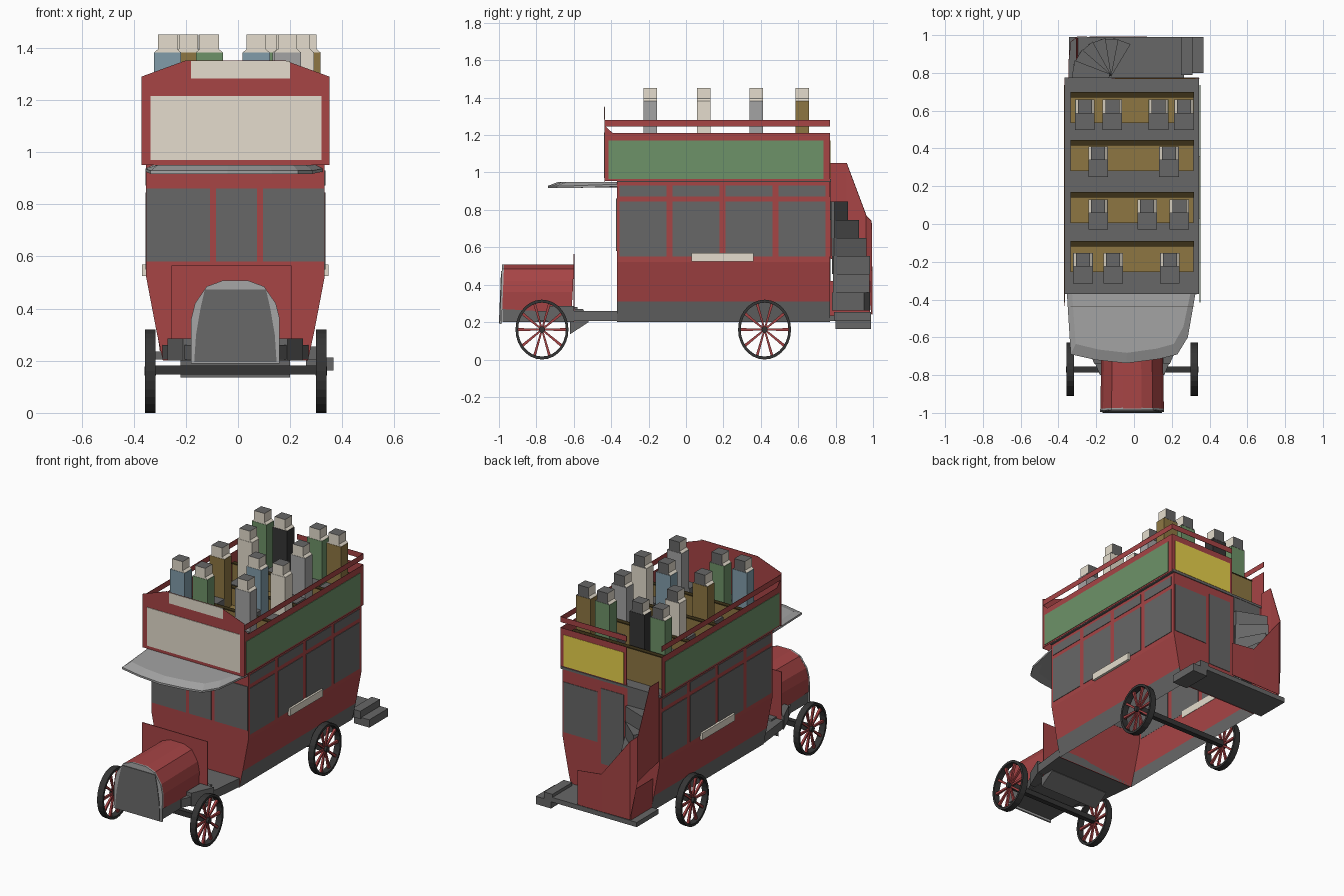
import bpy, bmesh, math
from mathutils import Matrix, Vector

if "Cube" in bpy.data.objects:
    bpy.data.objects.remove(bpy.data.objects["Cube"])

C = -0.01  # centre line of the coachwork


def mat(name, *rgb):
    m = bpy.data.materials.new(name)
    m.diffuse_color = (*rgb, 1)
    m.use_nodes = True
    m.node_tree.nodes["Principled BSDF"].inputs["Base Color"].default_value = m.diffuse_color
    return m


RED = mat("red", 0.385, 0.058, 0.06)
GREY = mat("dark grey", 0.135, 0.135, 0.135)
SILVER = mat("light grey", 0.37, 0.37, 0.37)
CREAM = mat("cream", 0.78, 0.72, 0.61)
GREEN = mat("green", 0.155, 0.29, 0.14)
OCHRE = mat("ochre", 0.27, 0.183, 0.055)
YELLOW = mat("yellow", 0.80, 0.64, 0.07)
BLUE = mat("blue", 0.22, 0.335, 0.40)
BLACK = mat("black", 0.035, 0.035, 0.035)
BROWN = mat("dark brown", 0.045, 0.031, 0.009)


def mesh(name, verts, faces, *mats):
    me = bpy.data.meshes.new(name)
    me.from_pydata([tuple(v) for v in verts], [], faces)
    for m in mats:
        me.materials.append(m)
    ob = bpy.data.objects.new(name, me)
    bpy.context.collection.objects.link(ob)
    return ob


def loft(name, rings, *mats):
    """Closed skin through matching rings of points."""
    n = len(rings[0])
    faces = [list(range(n))[::-1], [n * (len(rings) - 1) + i for i in range(n)]]
    for r in range(len(rings) - 1):
        for i in range(n):
            j = (i + 1) % n
            faces.append((r * n + i, r * n + j, r * n + n + j, r * n + n + i))
    return mesh(name, [v for ring in rings for v in ring], faces, *mats)


def prism_y(name, pts, y0, y1, *mats):
    return loft(name, [[(x, y, z) for x, z in pts] for y in (y0, y1)], *mats)


def box(name, x0, x1, y0, y1, z0, z1, *mats):
    return loft(name, [[(x0, y0, z), (x1, y0, z), (x1, y1, z), (x0, y1, z)] for z in (z0, z1)], *mats)


def mirrored(half):
    """Complete a half section of (x, z) points about the centre line."""
    return [(C + x, z) for x, z in half] + [(C - x, z) for x, z in reversed(half)]


# Lower saloon: hollow shell, open underneath, with grey skirts along the sides
body = prism_y("lower_body", mirrored([(0.278, 0.2), (0.302, 0.31), (0.342, 0.52), (0.342, 0.955)]),
               -0.37, 0.77, RED, GREY)
bm = bmesh.new()
bm.from_mesh(body.data)
bmesh.ops.recalc_face_normals(bm, faces=bm.faces)
for f in bm.faces:
    if abs(f.normal.x) > 0.5 and f.calc_center_median().z < 0.3:
        f.material_index = 1
bmesh.ops.delete(bm, geom=[f for f in bm.faces if f.normal.z < -0.9], context='FACES')
bm.to_mesh(body.data)
bm.free()

# Side windows, upper lights, sign boards and upper deck sides
for s, side in ((1, "right"), (-1, "left")):
    def side_box(name, a, b, *rest):
        xa, xb = sorted((C + s * a, C + s * b))
        return box(side + "_" + name, xa, xb, *rest)
    for i in range(4):
        y0 = -0.355 + i * 0.2835
        side_box("window", 0.341, 0.345, y0, y0 + 0.25, 0.55, 0.845, GREY)
        side_box("top_light", 0.341, 0.345, y0, y0 + 0.25, 0.872, 0.93, GREY)
    side_box("sign_board", 0.34, 0.358, 0.03, 0.36, 0.525, 0.57, CREAM)
    side_box("deck_side", 0.356, 0.358, -0.435, 0.77, 0.955, 1.21, RED)
    side_box("green_panel", 0.357, 0.361, -0.415, 0.735, 0.965, 1.17, GREEN)
    side_box("hand_rail", 0.356, 0.358, -0.435, 0.77, 1.245, 1.28, RED)
    loft(side + "_rail_bracket", [[(C + s * a, -0.435, 1.25), (C + s * a, -0.435, 1.205), (C + s * a, -0.385, 1.205)]
                                  for a in (0.356, 0.358)], RED)

# Front windows
for x0, x1 in ((-0.35, -0.107), (-0.084, 0.072), (0.095, 0.33)):
    box("front_window", x0, x1, -0.374, -0.369, 0.58, 0.86, GREY)

# Rear windows and door
box("rear_window", 0.085, 0.325, 0.769, 0.773, 0.55, 0.87, GREY)
box("rear_door", -0.10, 0.06, 0.769, 0.773, 0.42, 0.90, GREY)
box("stair_wall", -0.33, -0.13, 0.769, 0.773, 0.60, 0.95, GREY)

# Upper deck floor, front and rear boards
box("deck_floor", C - 0.357, C + 0.355, -0.37, 0.775, 0.95, 0.965, GREY)
prism_y("deck_front", mirrored([(0.36, 0.95), (0.36, 1.29), (0.19, 1.352)]), -0.435, -0.433, RED)
box("front_board", -0.335, 0.32, -0.438, -0.434, 0.97, 1.215, CREAM)
prism_y("top_board", [(-0.18, 1.282), (0.2, 1.282), (0.2, 1.35), (-0.18, 1.35)], -0.438, -0.434, CREAM)
box("deck_rear", -0.12, 0.347, 0.768, 0.77, 0.955, 1.21, RED)
box("yellow_panel", -0.10, 0.325, 0.769, 0.772, 0.97, 1.17, YELLOW)
box("rear_rail", -0.12, 0.347, 0.768, 0.77, 1.245, 1.28, RED)

# Driver's canopy with drooping rim, cut back on one corner
rim = [(-0.355, -0.37), (-0.335, -0.69), (-0.2, -0.72), (-0.04, -0.737),
       (0.13, -0.715), (0.23, -0.69), (0.285, -0.6), (0.325, -0.37)]
crease = [(C + (x - C) * 0.92, y if y > -0.4 else y + 0.055) for x, y in rim]


def droop(y):
    return 0.925 if y > -0.4 else 0.917


loft("canopy", [[(x, y, 0.92) for x, y in crease], [(x, y, droop(y)) for x, y in rim],
                [(x, y, droop(y) + 0.012) for x, y in rim], [(x, y, 0.95) for x, y in crease]], SILVER)

# Bonnet, radiator and dash
shell = [(0.17, 0.19), (0.17, 0.36), (0.155, 0.42), (0.11, 0.485), (0.05, 0.507)]


def lean(y, z):
    return y - 0.04 * (0.5 - z)


def hood_ring(k, y, low):
    return [(C + (x - C) * k, lean(y, z), max(z, low)) for x, z in mirrored(shell)]


loft("bonnet", [hood_ring(0.95, -0.6, 0.25), hood_ring(0.99, -0.978, 0.27)], RED)
loft("radiator_shell", [hood_ring(1, -0.973, 0.19), hood_ring(1, -0.984, 0.19)], SILVER)
core = mirrored([(0.158, 0.195), (0.151, 0.3), (0.134, 0.4), (0.117, 0.474)])
loft("radiator_core", [[(x, lean(y, z), z) for x, z in core] for y in (-0.98, -0.988)], GREY)
box("dash", -0.255, 0.205, -0.602, -0.597, 0.2, 0.565, RED)

# Chassis
box("front_frame", C - 0.163, C + 0.163, -0.98, -0.58, 0.2, 0.28, GREY)
loft("cab_floor", [[(C - a, y, 0.205), (C + a, y, 0.205), (C + a, y, 0.26), (C - a, y, 0.26)]
                   for a, y in ((0.17, -0.80), (0.255, -0.60), (0.28, -0.37))], GREY)
for s in (-1, 1):
    loft("splash_guard", [[(C + s * a, -0.74, 0.2), (C + s * b, -0.6, 0.2), (C + s * b, -0.6, 0.285),
                           (C + s * a, -0.74, 0.285)] for a, b in ((0.165, 0.165), (0.2, 0.26))], GREY)
loft("gearbox", [[(x, -0.62, 0.135), (x, -0.52, 0.20), (x, -0.55, 0.27), (x, -0.62, 0.27)]
                 for x in (-0.22, 0.2)], GREY)

# Axles and spoked wheels, slightly taller than long
SEG, R, SQUASH = 28, 0.16, 0.885
for y in (-0.77, 0.42):
    box("axle", -0.34, 0.32, y - 0.016, y + 0.016, 0.148, 0.182, BLACK)
    for cx in (-0.337, 0.319):
        place = Matrix.Translation((cx, y, R)) @ Matrix.Diagonal((1, SQUASH, 1, 1))
        section = [(R, -0.02), (R, 0.02), (R - 0.016, 0.02), (R - 0.016, -0.02)]
        verts, faces = [], []
        for i in range(SEG):
            a = math.tau * i / SEG
            verts += [(dx, r * math.cos(a), r * math.sin(a)) for r, dx in section]
            for k in range(4):
                j = (i + 1) % SEG
                faces.append((i * 4 + k, j * 4 + k, j * 4 + (k + 1) % 4, i * 4 + (k + 1) % 4))
        mesh("tyre", verts, faces, BLACK).data.transform(place)
        hub = [[(dx, 0.018 * math.cos(math.tau * i / 10), 0.018 * math.sin(math.tau * i / 10))
                for i in range(10)] for dx in (-0.022, 0.022)]
        loft("hub", hub, BLACK).data.transform(place)
        for i in range(10):
            spoke = loft("spoke", [[(-a, -a, z), (a, -a, z), (a, a, z), (-a, a, z)]
                                   for a, z in ((0.005, 0.012), (0.008, R - 0.012))], RED)
            spoke.data.transform(place @ Matrix.Rotation(math.tau * (i + 0.5) / 10, 4, 'X'))

# Rear platform and boarding step
box("platform", -0.345, 0.265, 0.77, 0.99, 0.205, 0.235, GREY)
box("boarding_step_upper", 0.25, 0.31, 0.79, 0.99, 0.205, 0.255, GREY)
box("boarding_step_lower", 0.26, 0.367, 0.8, 0.99, 0.162, 0.212, GREY)

# Winding staircase
for i in range(6):
    step = loft("stair", [[(0.0, -0.01, z), (0.195, -0.048, z), (0.195, 0.048, z), (0.0, 0.01, z)]
                          for z in (-0.005, 0.092)], GREY)
    step.data.transform(Matrix.Translation((-0.13, 0.785, 0.752 - i * 0.097)) @
                        Matrix.Rotation(math.radians(170 - i * 20), 4, 'Z'))

# Curved red stair guard: x, y, bottom, top along its path
path = [(-0.347, 0.77, 0.54, 1.05), (-0.347, 0.86, 0.52, 1.05), (-0.335, 0.965, 0.48, 0.77),
        (-0.30, 0.993, 0.24, 0.74), (-0.1, 0.996, 0.24, 0.48), (0.07, 0.996, 0.24, 0.46)]
rings = []
for x, y, lo, hi in path:
    inward = (Vector((-0.1, 0.77)) - Vector((x, y))).normalized() * 0.003
    u, v = (x + inward.x, y + inward.y)
    rings.append([(x, y, lo), (x, y, hi), (u, v, hi), (u, v, lo)])
loft("stair_guard", rings, RED)
prism_y("lower_guard", [(-0.30, 0.235), (-0.306, 0.42), (-0.303, 0.42), (-0.297, 0.235)], 0.77, 0.985, RED)

# Benches and passengers on the upper deck
rows = [(-0.19, -0.105, ((-0.27, BLUE), (-0.11, GREEN), (0.19, SILVER))),
        (0.095, 0.155, ((-0.19, OCHRE), (0.07, BLUE), (0.24, CREAM))),
        (0.375, 0.43, ((-0.19, CREAM), (0.185, SILVER))),
        (0.622, 0.685, ((-0.26, GREEN), (-0.115, BLACK), (0.13, GREEN), (0.265, OCHRE)))]
for y, back, people in rows:
    box("bench_seat", -0.335, 0.315, back - 0.15, back, 0.96, 1.06, OCHRE)
    box("bench_back", -0.335, 0.315, back - 0.013, back + 0.013, 0.96, 1.165, OCHRE)
    box("bench_top", -0.337, 0.317, back - 0.015, back + 0.015, 1.165, 1.172, BROWN)
    for x, coat in people:
        box("torso", x - 0.052, x + 0.052, y - 0.036, y + 0.036, 1.05, 1.382, coat)
        box("lap", x - 0.052, x + 0.052, y - 0.125, y - 0.03, 1.06, 1.13, GREY)
        box("legs", x - 0.05, x + 0.05, y - 0.125, y - 0.085, 0.965, 1.07, GREY)
        head = loft("head", [[(x - a, y - 0.036, z), (x + a, y - 0.036, z), (x + a, y + 0.036, z), (x - a, y + 0.036, z)]
                             for a, z in ((0.051, 1.383), (0.037, 1.395), (0.037, 1.452))], CREAM, GREY)
        for p in head.data.polygons:  # hair on crown and back
            if p.center.z > 1.45 or p.center.y > y + 0.03:
                p.material_index = 1

# Consistent outward faces on every closed part
for ob in bpy.data.objects:
    if ob is not body:
        bm = bmesh.new()
        bm.from_mesh(ob.data)
        bmesh.ops.recalc_face_normals(bm, faces=bm.faces)
        bm.to_mesh(ob.data)
        bm.free()
